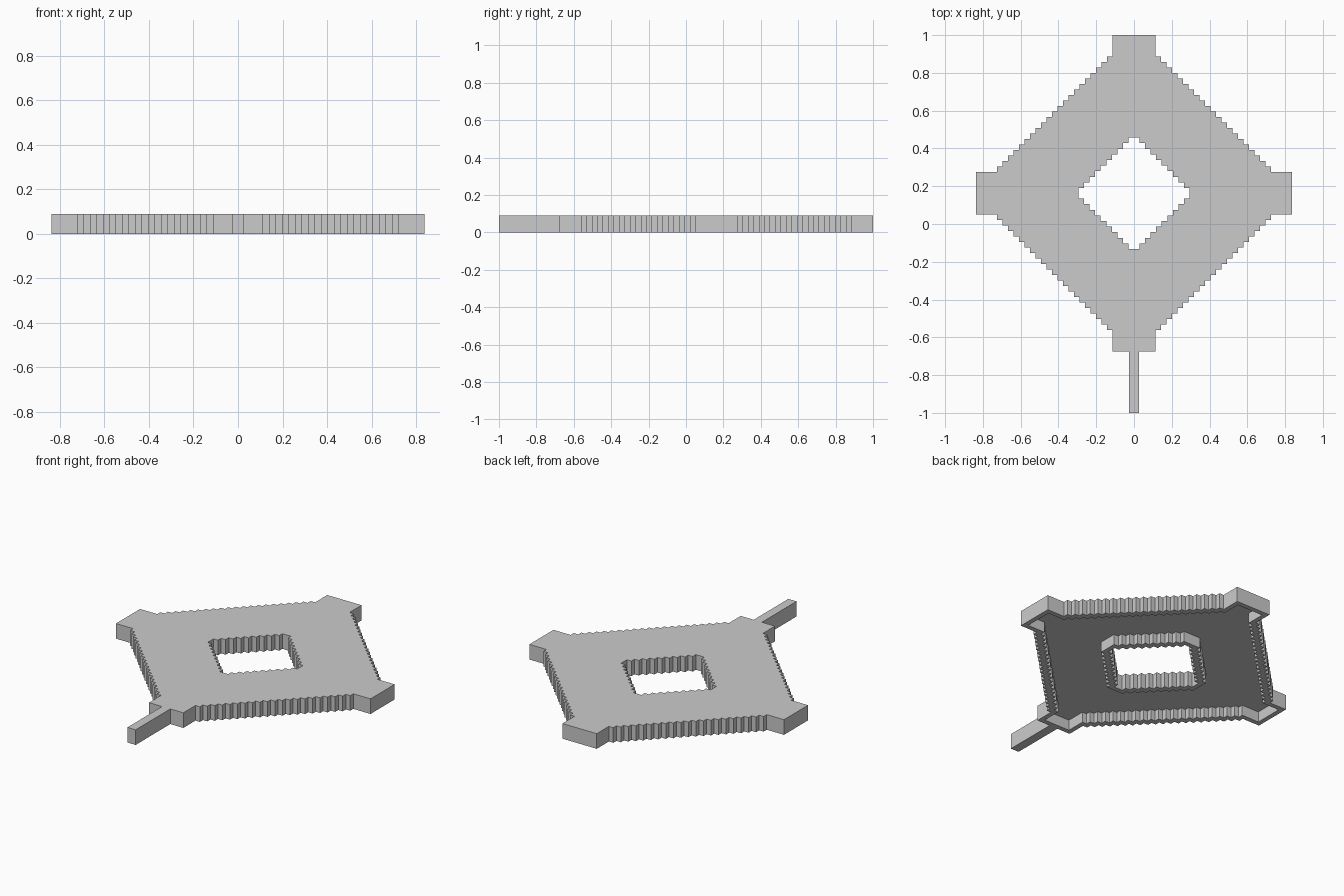
import bpy, bmesh

if "Cube" in bpy.data.objects:
    bpy.data.objects.remove(bpy.data.objects["Cube"])

CY, H = 0.1625, 0.09      # centre of the diamond in y, plate height
R, D, T = 0.8375, 0.724, 0.113   # tab reach, tab root, tab half width
HR, HT = 0.295, 0.028     # hole reach and flat half width
W = 0.028                 # wall and roof thickness


def stairs(a, b, n):
    # staircase from (a, b) to (b, a), outer corners
    s = (a - b) / n
    pts = []
    for i in range(n):
        pts += [(a - i * s, b + (i + 1) * s), (a - (i + 1) * s, b + (i + 1) * s)]
    return pts


def ring(quad, off):
    # offset one quadrant, then turn it four times about the centre
    pts = []
    q = [(x + off, y + off) for x, y in quad]
    for _ in range(4):
        pts += q
        q = [(-y, x) for x, y in q]
    return [(x, y + CY) for x, y in pts]


outer = [(R, T), (D, T)] + stairs(D, T, 21) + [(T, R)]
s = (HR - HT) / 9
hole = [(HR, HT)]
for i in range(9):
    hole += [(HR - (i + 1) * s, HT + i * s), (HR - (i + 1) * s, HT + (i + 1) * s)]


def slab(name, rings, z0, z1):
    # filled 2D outlines (inner rings become holes), extruded
    cu = bpy.data.curves.new(name, 'CURVE')
    cu.dimensions, cu.fill_mode = '2D', 'BOTH'
    cu.extrude = (z1 - z0) / 2
    for pts in rings:
        sp = cu.splines.new('POLY')
        sp.points.add(len(pts) - 1)
        for p, (x, y) in zip(sp.points, pts):
            p.co = (x, y, 0, 1)
        sp.use_cyclic_u = True
    tmp = bpy.data.objects.new(name + "_curve", cu)
    bpy.context.collection.objects.link(tmp)
    bpy.context.view_layer.update()
    me = bpy.data.meshes.new_from_object(tmp.evaluated_get(bpy.context.evaluated_depsgraph_get()))
    bpy.data.objects.remove(tmp)
    bm = bmesh.new()
    bm.from_mesh(me)
    bmesh.ops.remove_doubles(bm, verts=bm.verts, dist=1e-4)
    bmesh.ops.translate(bm, verts=bm.verts, vec=(0, 0, (z0 + z1) / 2))
    bmesh.ops.recalc_face_normals(bm, faces=bm.faces)
    for f in bm.faces:
        f.smooth = False
    bm.to_mesh(me)
    bm.free()
    ob = bpy.data.objects.new(name, me)
    bpy.context.collection.objects.link(ob)
    return ob


# stepped diamond plate with tabs and a stepped hole
plate = slab("diamond_plate", [ring(outer, 0), ring(hole, 0)], 0, H)

# hollow underside
cavity = slab("cavity_cutter", [ring(outer, -W), ring(hole, W)], -0.05, H - W)
cavity.hide_render = True
mod = plate.modifiers.new("hollow", 'BOOLEAN')
mod.operation, mod.solver, mod.object = 'DIFFERENCE', 'EXACT', cavity
bpy.context.view_layer.objects.active = plate
bpy.ops.object.modifier_apply(modifier=mod.name)
bpy.data.objects.remove(cavity)

# tail bar
y1 = CY - R
slab("tail_bar", [[(-0.027, -1), (0.027, -1), (0.027, y1), (-0.027, y1)]], 0, H)
